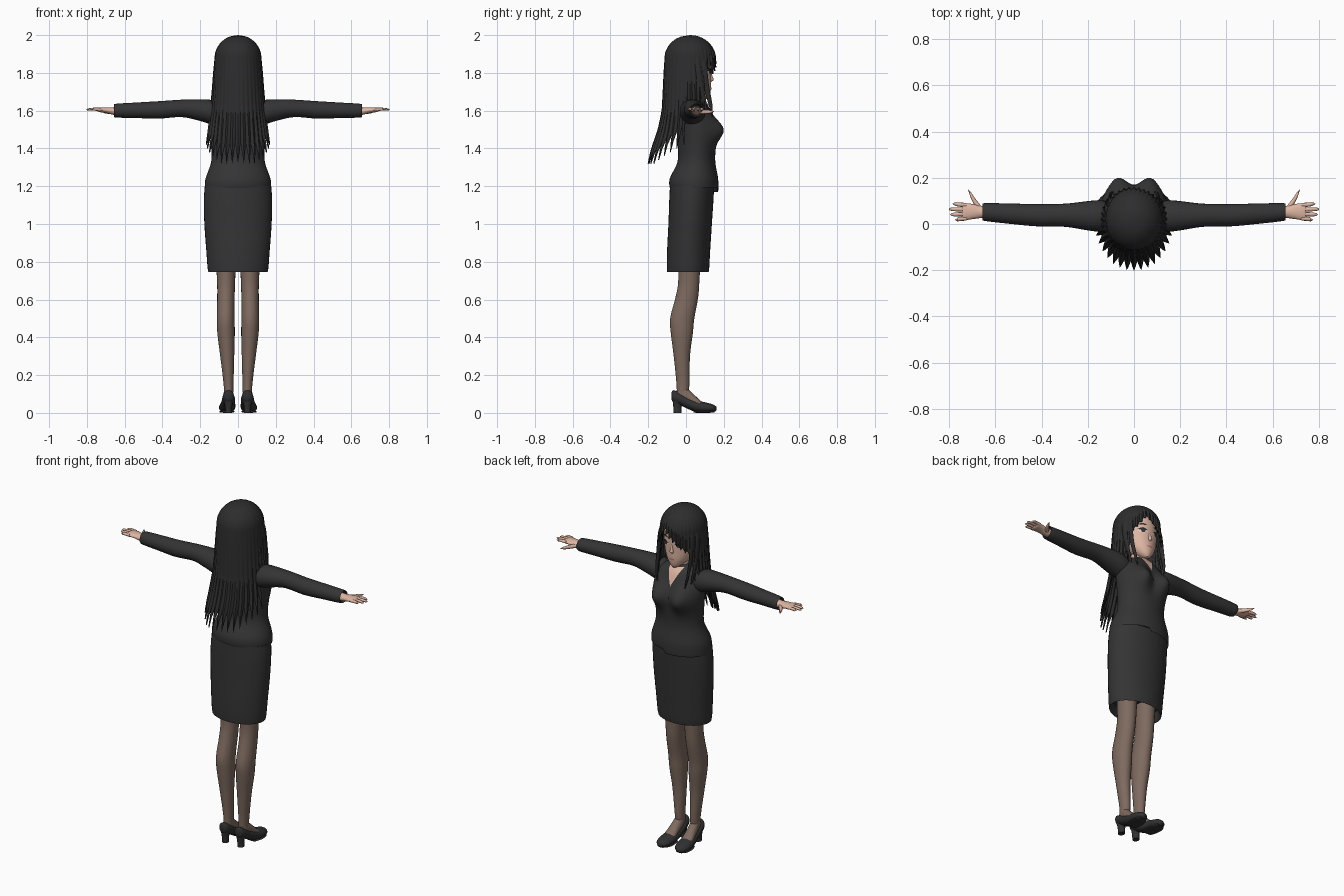
import bpy, bmesh, math
from mathutils import Vector
from mathutils.bvhtree import BVHTree

cube = bpy.data.objects.get("Cube")
if cube:
    bpy.data.objects.remove(cube)


def material(name, r, g, b):
    m = bpy.data.materials.new(name)
    m.use_nodes = True
    m.diffuse_color = (r, g, b, 1)
    m.node_tree.nodes["Principled BSDF"].inputs["Base Color"].default_value = (r, g, b, 1)
    return m


SUIT = material("charcoal suit", .034, .034, .034)
HAIR = material("black hair", .026, .026, .027)
SKIN = material("skin", .72, .46, .36)
HOSE = material("brown stockings", .21, .145, .115)
SHOE = material("black shoe", .03, .03, .032)
WHITE = material("eye white", .75, .72, .7)
IRIS = material("dark iris", .06, .035, .03)
LIPS = material("lips", .5, .2, .17)


def finish(name, bm, mat, mirror=False, angle=50):
    bmesh.ops.recalc_face_normals(bm, faces=bm.faces)
    mesh = bpy.data.meshes.new(name)
    bm.to_mesh(mesh)
    bm.free()
    mesh.materials.append(mat)
    ob = bpy.data.objects.new(name, mesh)
    bpy.context.collection.objects.link(ob)
    if mirror:
        ob.modifiers.new("Mirror", 'MIRROR')
    bpy.ops.object.select_all(action='DESELECT')
    ob.select_set(True)
    bpy.context.view_layer.objects.active = ob
    bpy.ops.object.shade_smooth_by_angle(angle=math.radians(angle))
    return ob


def spline(keys, steps):
    """Smooth interpolation through tuples."""
    k = [Vector(t) for t in keys]
    out = []
    for i in range(len(k) - 1):
        a, b, c, d = k[max(i - 1, 0)], k[i], k[i + 1], k[min(i + 2, len(k) - 1)]
        for s in range(steps):
            t = s / steps
            out.append(b + (c - a) * (t / 2) + (a - b * 2.5 + c * 2 - d * .5) * t * t
                       + (b * 1.5 - a * .5 - c * 1.5 + d * .5) * t ** 3)
    return out + [k[-1]]


def loft(name, mat, axis, rings, sides=24, steps=4, mirror=False, tweak=None):
    """Elliptical rings (position, centre1, centre2, radius1, radius2) along an axis."""
    others = [i for i in range(3) if i != axis]
    bm = bmesh.new()
    loops = []
    for pos, c1, c2, r1, r2 in spline(rings, steps):
        loop = []
        for j in range(sides):
            a = math.tau * j / sides
            p = Vector()
            p[axis] = pos
            p[others[0]] = c1 + max(r1, .001) * math.cos(a)
            p[others[1]] = c2 + max(r2, .001) * math.sin(a)
            if tweak:
                tweak(p)
            loop.append(bm.verts.new(p))
        loops.append(loop)
    for p, q in zip(loops, loops[1:]):
        for j in range(sides):
            k = (j + 1) % sides
            bm.faces.new((p[j], p[k], q[k], q[j]))
    bm.faces.new(loops[0])
    bm.faces.new(loops[-1])
    return finish(name, bm, mat, mirror)


# Jacket body with bust and an overlapping front hem
def shape_torso(p):
    if p.y > .06:
        p.y += .055 * math.exp(-((abs(p.x) - .075) / .055) ** 2 - ((p.z - 1.5) / .07) ** 2)
    if p.z < 1.21 and p.x < .02 and p.y > .05:
        p.z -= .02


torso = loft("jacket", SUIT, 2, [
    (1.23, 0, .04, .165, .115), (1.19, 0, .042, .175, .127), (1.24, 0, .042, .172, .128),
    (1.33, 0, .055, .142, .1), (1.42, 0, .057, .143, .1), (1.5, 0, .057, .15, .1),
    (1.58, 0, .045, .152, .09), (1.63, 0, .04, .125, .075), (1.655, 0, .038, .075, .058),
    (1.67, 0, .038, .046, .045)], sides=64, steps=5, tweak=shape_torso)
loft("skirt", SUIT, 2, [
    (.8, 0, .01, .14, .095), (.745, 0, .01, .157, .11), (.86, 0, .014, .168, .114),
    (1, 0, .022, .178, .115), (1.12, 0, .028, .181, .117), (1.2, 0, .032, .176, .117)], sides=40)

# Sleeves and hands
loft("sleeves", SUIT, 0, [
    (.1, .035, 1.58, .06, .06), (.15, .035, 1.594, .068, .064), (.21, .036, 1.604, .062, .056),
    (.3, .038, 1.612, .05, .046), (.42, .038, 1.604, .048, .046), (.54, .045, 1.602, .044, .041),
    (.65, .052, 1.6, .038, .036), (.64, .052, 1.6, .03, .028)], mirror=True)
loft("palms", SKIN, 0, [
    (.62, .052, 1.598, .024, .024), (.66, .052, 1.598, .026, .02), (.7, .054, 1.603, .033, .015),
    (.735, .053, 1.605, .037, .012), (.745, .053, 1.606, .032, .007)], sides=16, mirror=True)
for finger, y0, y1, tip in (("index", .082, .087, .785), ("middle", .063, .064, .802),
                            ("ring", .043, .041, .796), ("little", .024, .018, .775)):
    loft(finger + "_fingers", SKIN, 0, [
        (.725, y0, 1.606, .009, .009), (.76, (y0 + y1) / 2, 1.608, .009, .008),
        (tip - .01, y1, 1.606, .007, .006), (tip, y1, 1.606, .001, .001)],
        sides=8, steps=3, mirror=True)
loft("thumbs", SKIN, 0, [
    (.66, .06, 1.596, .016, .012), (.685, .09, 1.594, .017, .011),
    (.705, .122, 1.594, .014, .009), (.718, .147, 1.595, .002, .002)],
    sides=10, steps=3, mirror=True)

# Legs, feet and shoes
loft("legs", HOSE, 2, [
    (.08, .05, -.02, .024, .03), (.15, .05, -.016, .026, .034), (.3, .057, -.022, .037, .043),
    (.42, .063, -.022, .046, .058), (.5, .065, -.02, .047, .064), (.61, .064, .004, .046, .06),
    (.7, .063, .015, .048, .056), (.86, .065, .018, .055, .062)], mirror=True)
loft("insteps", HOSE, 1, [
    (-.045, .05, .1, .018, .025), (-.01, .05, .095, .026, .045), (.03, .053, .068, .03, .04),
    (.07, .056, .045, .034, .026), (.1, .057, .035, .03, .012)], sides=16, mirror=True)
loft("shoes", SHOE, 1, [
    (-.076, .05, .09, .012, .02), (-.065, .05, .088, .027, .032), (-.03, .05, .073, .034, .032),
    (.01, .052, .052, .037, .031), (.06, .056, .034, .042, .032), (.11, .059, .027, .042, .027),
    (.145, .06, .024, .031, .02), (.162, .061, .022, .008, .009)], mirror=True)
loft("heels", SHOE, 2, [
    (0, .05, -.044, .018, .021), (.03, .05, -.045, .018, .022), (.08, .05, -.045, .028, .028)],
    sides=16, mirror=True)
loft("soles", SHOE, 1, [
    (.04, .055, .007, .032, .006), (.08, .058, .006, .041, .006), (.12, .06, .006, .038, .006),
    (.15, .061, .009, .022, .006)], sides=16, mirror=True)

# Neck and head
loft("neck", SKIN, 2, [
    (1.62, 0, .04, .055, .05), (1.665, 0, .04, .043, .043), (1.76, 0, .045, .04, .045)])
head = loft("head", SKIN, 2, [
    (1.663, 0, .1, .012, .016), (1.68, 0, .088, .036, .038), (1.715, 0, .065, .066, .067),
    (1.76, 0, .05, .086, .083), (1.82, 0, .045, .095, .089), (1.89, 0, .04, .093, .092),
    (1.94, 0, .04, .065, .066), (1.96, 0, .04, .02, .02)], sides=40)
loft("nose", SKIN, 2, [
    (1.752, 0, .128, .006, .004), (1.763, 0, .132, .011, .014), (1.78, 0, .131, .008, .01),
    (1.81, 0, .128, .005, .005)], sides=12)


# Thin plates laid onto a surface facing the back of the frame
def patch(name, target, mat, cx, cz, w, h, width, lift, mirror=True, bend=0):
    me = target.data
    tree = BVHTree.FromPolygons([v.co for v in me.vertices], [p.vertices for p in me.polygons])
    bm = bmesh.new()
    grid = []
    for i in range(13):
        t = i / 6 - 1
        row = []
        for j in range(13):
            s = j / 6 - 1
            x = cx + w * s * max(width(t), .02)
            z = cz + h * t + bend * s * s
            hit = tree.ray_cast(Vector((x, 1, z)), Vector((0, -1, 0)))[0]
            row.append(bm.verts.new((x, (hit.y if hit else .08) + lift, z)))
        grid.append(row)
    for p, q in zip(grid, grid[1:]):
        for j in range(12):
            bm.faces.new((p[j], q[j], q[j + 1], p[j + 1]))
    return finish(name, bm, mat, mirror)


def oval(t):
    return math.sqrt(max(0, 1 - t * t))


patch("eye_whites", head, WHITE, .043, 1.807, .021, .014, oval, .002)
patch("irises", head, IRIS, .042, 1.807, .011, .014, oval, .004)
patch("lashes", head, HAIR, .044, 1.82, .024, .004, oval, .005, bend=-.008)
patch("eyebrows", head, HAIR, .044, 1.848, .024, .003, oval, .003, bend=-.005)
patch("mouth", head, LIPS, 0, 1.718, .019, .005, oval, .002, mirror=False)
patch("neckline", torso, SKIN, 0, 1.612, .045, .05, lambda t: (t + 1) / 2, .004, mirror=False)


# Long hair: one shell whose lower edge follows fringe, side locks and back tips
def hair_radius(z):
    keys = [(1.28, .176, .225), (1.4, .17, .2), (1.5, .158, .167), (1.6, .144, .147),
            (1.7, .136, .143), (1.8, .13, .139), (1.88, .123, .134)]
    if z >= 1.88:
        k = math.sqrt(max(0, 1 - ((z - 1.88) / .12) ** 2))
        return .123 * k, .134 * k
    for (z0, a0, b0), (z1, a1, b1) in zip(keys, keys[1:]):
        if z <= z1:
            t = (z - z0) / (z1 - z0)
            return a0 + (a1 - a0) * t, b0 + (b1 - b0) * t


def hair_bottom(deg, wave):
    side = abs(deg)
    if side < 56:
        return 1.9 - .13 * min(1, abs(deg - 18) / (45 if deg > 18 else 72)) - .02 * wave
    if side < 74:
        return 1.68 - .07 * wave
    if side < 100:
        return 1.66 - .03 * wave
    return 1.53 - .1 * min(1, (side - 100) / 50) - .11 * wave


bm = bmesh.new()
columns = []
for i in range(144):
    deg = i * 2.5 - 180
    a = math.radians(deg)
    wave = abs((deg / 10) % 1 - .5) * 2
    zb = hair_bottom(deg, wave)
    column = []
    for r in range(33):
        t = r / 32
        z = 2 - (2 - zb) * (t * t * .6 + t * .4 if t < 1 else 1)
        rx, ry = hair_radius(z)
        k = 1 + .07 * (wave - .5) * t * t
        column.append(bm.verts.new((rx * k * math.sin(a), .021 + ry * k * math.cos(a), z)))
    columns.append(column)
for i, p in enumerate(columns):
    q = columns[(i + 1) % len(columns)]
    for r in range(32):
        bm.faces.new((p[r], p[r + 1], q[r + 1], q[r]))
bmesh.ops.remove_doubles(bm, verts=bm.verts, dist=.0005)
hair = finish("long_hair", bm, HAIR)
solid = hair.modifiers.new("Thickness", 'SOLIDIFY')
solid.thickness = .007

# Loose locks framing the face
for name, x, y, end in (("front_locks", .1, .1, .13), ("side_locks", .115, .07, .1)):
    loft(name, HAIR, 2, [
        (1.56, x - .012, end + .01, .001, .001), (1.63, x, end, .006, .01),
        (1.74, x + .006, y + .005, .008, .016), (1.84, x + .002, y - .01, .01, .02),
        (1.9, x - .01, y - .02, .008, .016)], sides=8, mirror=True)
